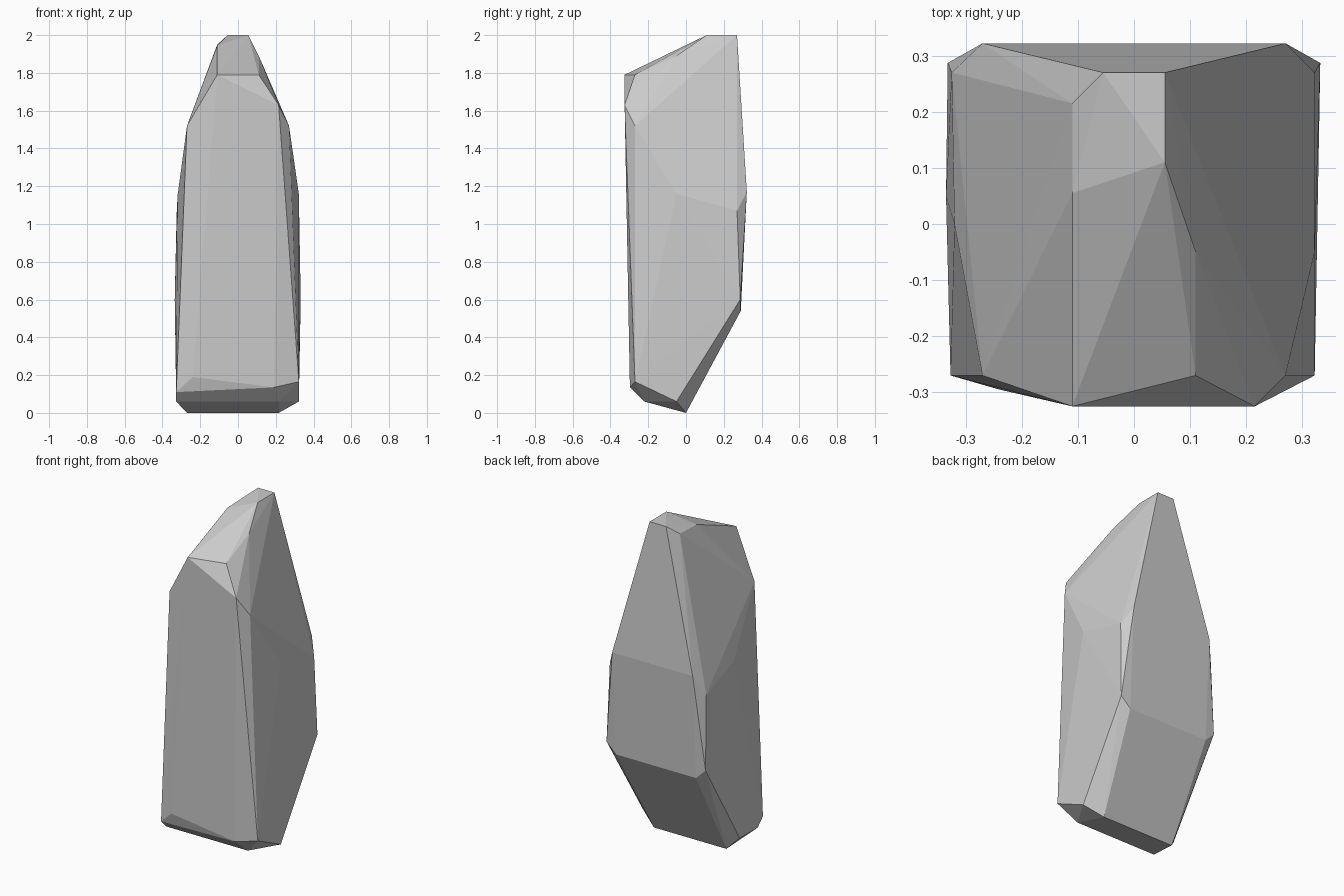
import bpy, bmesh

if "Cube" in bpy.data.objects:
    bpy.data.objects.remove(bpy.data.objects["Cube"])

# Corner points of the standing stone, grouped by region
crown = [(-.055, .27, 2), (.055, .27, 2), (.055, .11, 2),
         (-.11, .215, 1.95), (-.11, .055, 1.945), (.11, -.05, 1.89)]
brow = [(-.11, -.325, 1.79), (.11, -.27, 1.79), (.215, -.325, 1.63),
        (-.27, -.27, 1.52), (.27, -.27, 1.52)]
waist = [(-.325, .27, 1.05), (-.32, 0, 1.15),
         (.322, .27, 1.07), (.322, -.05, 1.16), (-.335, .05, .6)]
foot = [(-.327, -.27, .11), (-.24, -.295, .19), (.19, -.297, .135), (.322, -.27, .165),
        (-.327, -.22, .06), (.22, -.22, .06),
        (-.325, -.05, .06), (.322, -.05, .06), (-.27, 0, 0), (.215, 0, 0)]
# Back ridges are the same on both sides
back = [(s * x, y, z) for s in (-1, 1)
        for x, y, z in [(.27, .322, 1.17), (.332, .287, .6), (.27, .29, .54)]]

# Wrap the corners in a faceted convex skin
bm = bmesh.new()
for p in crown + brow + waist + foot + back:
    bm.verts.new(p)
res = bmesh.ops.convex_hull(bm, input=bm.verts[:])
loose = [v for v in bm.verts if not v.link_faces]
bmesh.ops.delete(bm, geom=loose, context='VERTS')
bmesh.ops.dissolve_limit(bm, angle_limit=0.02, verts=bm.verts[:], edges=bm.edges[:])
bmesh.ops.recalc_face_normals(bm, faces=bm.faces[:])
mesh = bpy.data.meshes.new("standing_rock")
bm.to_mesh(mesh)
bm.free()
rock = bpy.data.objects.new("standing_rock", mesh)
bpy.context.collection.objects.link(rock)
